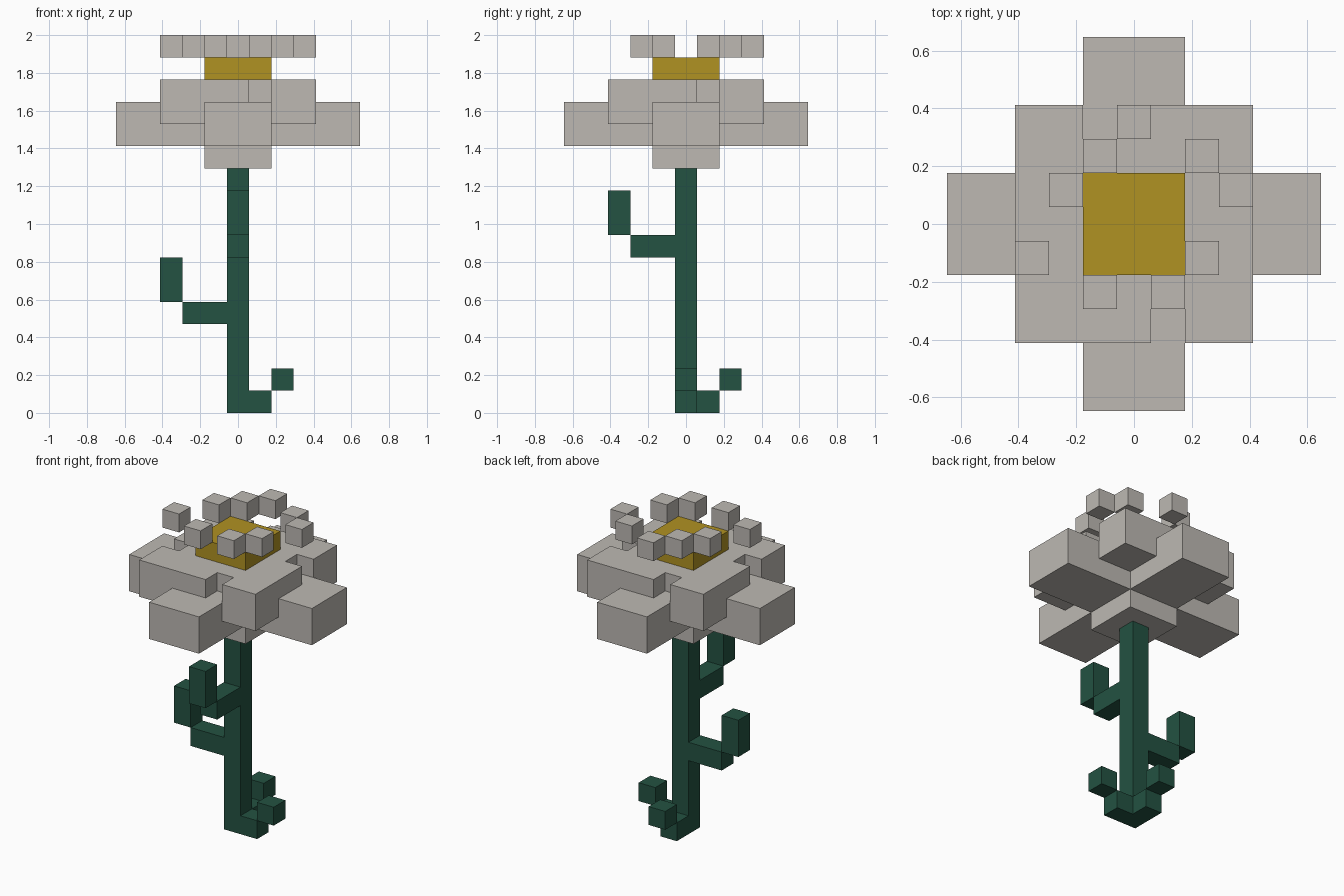
import bpy
import bmesh
from itertools import product
from math import radians
from mathutils import Vector

if "Cube" in bpy.data.objects:
    bpy.data.objects.remove(bpy.data.objects["Cube"], do_unlink=True)

UNIT = 2 / 17  # edge length of one block


def material(name, colour):
    mat = bpy.data.materials.new(name)
    mat.use_nodes = True
    mat.diffuse_color = (*colour, 1)
    mat.node_tree.nodes["Principled BSDF"].inputs["Base Color"].default_value = (*colour, 1)
    return mat


def box(xs, ys, zs):
    """Grid cells of a box, given inclusive ranges."""
    return set(product(*(range(a, b + 1) for a, b in (xs, ys, zs))))


def build(name, cells, mat):
    """Outer skin of a set of grid cells, with flat areas merged."""
    bm = bmesh.new()
    verts = {}
    for cell in cells:
        for axis, side in product(range(3), (-1, 1)):
            step = Vector((0, 0, 0))
            step[axis] = side
            if tuple(int(c + s) for c, s in zip(cell, step)) in cells:
                continue
            ring = []
            for u, v in ((-1, -1), (1, -1), (1, 1), (-1, 1)):
                corner = step.copy()
                corner[(axis + 1) % 3] = u
                corner[(axis + 2) % 3] = v
                point = Vector(cell) + corner / 2
                key = tuple(point)
                if key not in verts:
                    verts[key] = bm.verts.new((point + Vector((0, 0, 0.5))) * UNIT)
                ring.append(verts[key])
            bm.faces.new(ring if side > 0 else ring[::-1])
    bmesh.ops.dissolve_limit(bm, angle_limit=radians(1), verts=bm.verts, edges=bm.edges)
    mesh = bpy.data.meshes.new(name)
    bm.to_mesh(mesh)
    bm.free()
    mesh.materials.append(mat)
    obj = bpy.data.objects.new(name, mesh)
    bpy.context.collection.objects.link(obj)


green = material("stem green", (0.017, 0.085, 0.054))
grey = material("petal grey", (0.51, 0.485, 0.45))
gold = material("centre gold", (0.434, 0.287, 0.016))

# Stem with two small roots and two leaf stalks
MID = (0, 0)
build("stem", box(MID, MID, (0, 10)), green)
build("right_leaf_stalk", box((-2, -1), MID, (4, 4)), green)
build("right_leaf", box((-3, -3), MID, (5, 6)), green)
build("front_leaf_stalk", box(MID, (-2, -1), (7, 7)), green)
build("front_leaf", box(MID, (-3, -3), (8, 9)), green)
build("left_root", box((1, 1), MID, (0, 0)), green)
build("left_root_tip", box((2, 2), MID, (1, 1)), green)
build("back_root", box(MID, (1, 1), (0, 0)), green)
build("back_root_tip", box(MID, (2, 2), (1, 1)), green)

# Blossom: cup, cross of outer petals, square inner petals with pinwheel notches
CUP = (-1, 1)
cup = box(CUP, CUP, (11, 11))
outer = box((-5, 5), CUP, (12, 13)) | box(CUP, (-5, 5), (12, 13))
inner = box((-3, 3), (-3, 3), (13, 14))
notches = {(3, 1, 14), (-1, 3, 14), (-3, -1, 14), (1, -3, 14)}
build("blossom", (cup | outer | inner) - notches, grey)

# Golden centre and the loose tips floating around it
build("flower_centre", box(CUP, CUP, (15, 15)), gold)
tips = ((0, 3), (-1, 2), (2, 2), (-2, 1), (3, 1), (-3, -1), (2, -1), (-1, -2), (1, -2))
for number, (x, y) in enumerate(tips, 1):
    build(f"petal_tip_{number}", {(x, y, 16)}, grey)
